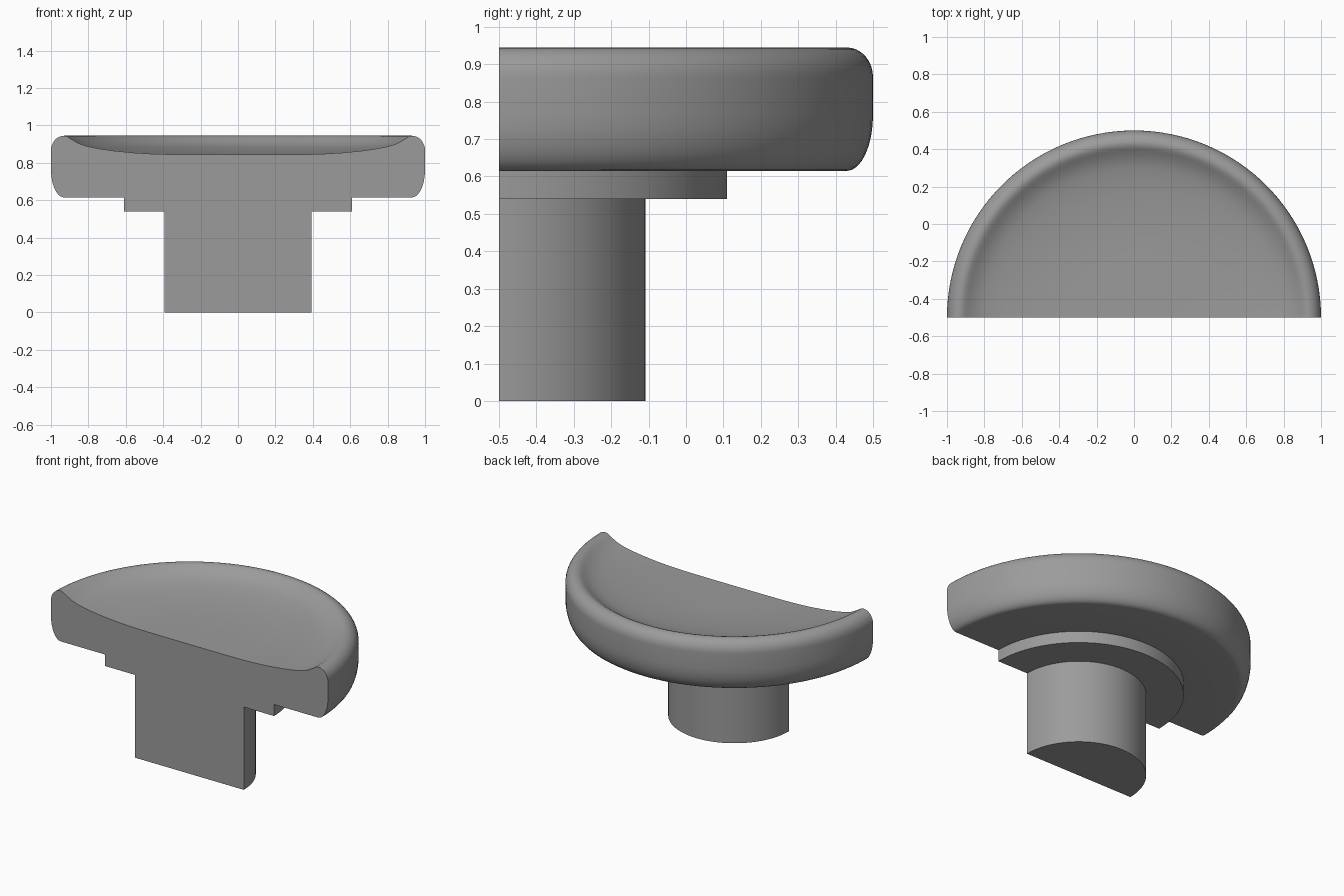
import bpy, bmesh, math

if "Cube" in bpy.data.objects:
    bpy.data.objects.remove(bpy.data.objects["Cube"])

SEGMENTS = 64      # steps around the half turn
AXIS_Y = -0.5      # the turning axis lies in the flat cut face

grey = bpy.data.materials.new("plain grey")
grey.diffuse_color = (0.33, 0.33, 0.33, 1)
grey.use_nodes = True
grey.node_tree.nodes["Principled BSDF"].inputs["Base Color"].default_value = grey.diffuse_color


def arc(cx, cz, rx, rz, start, end, steps=8):
    """Elliptical arc in the radius/height plane, angles in degrees."""
    angles = [math.radians(start + (end - start) * i / steps) for i in range(steps + 1)]
    return [(cx + rx * math.cos(a), cz + rz * math.sin(a)) for a in angles]


def half_turned(name, profile):
    """Turn a (radius, height) profile half way round and close the flat cut."""
    bm = bmesh.new()
    rings = []
    for r, z in profile:
        if r < 1e-6:
            rings.append([bm.verts.new((0, AXIS_Y, z))] * (SEGMENTS + 1))
        else:
            rings.append([bm.verts.new((r * math.cos(math.pi * i / SEGMENTS),
                                        AXIS_Y + r * math.sin(math.pi * i / SEGMENTS), z))
                          for i in range(SEGMENTS + 1)])
    for a, b in zip(rings, rings[1:]):
        for i in range(SEGMENTS):
            corners = dict.fromkeys((a[i], a[i + 1], b[i + 1], b[i]))
            bm.faces.new(list(corners))
    # flat cut face: right outline upwards, then left outline downwards
    outline = [r[0] for r in rings] + [r[-1] for r in reversed(rings)]
    cut = bm.faces.new(list(dict.fromkeys(outline)))
    bmesh.ops.recalc_face_normals(bm, faces=bm.faces)
    cut.normal_update()
    if cut.normal.y > 0:
        bmesh.ops.reverse_faces(bm, faces=bm.faces)
    bmesh.ops.triangulate(bm, faces=[cut])
    mesh = bpy.data.meshes.new(name)
    bm.to_mesh(mesh)
    bm.free()
    mesh.materials.append(grey)
    obj = bpy.data.objects.new(name, mesh)
    bpy.context.collection.objects.link(obj)
    bpy.ops.object.select_all(action='DESELECT')
    obj.select_set(True)
    bpy.context.view_layer.objects.active = obj
    bpy.ops.object.shade_smooth_by_angle(angle=math.radians(35))
    return obj


# Round stem with a flat foot
half_turned("stem", [(0, 0), (0.392, 0), (0.392, 0.54)])

# Stepped collar under the cap
half_turned("collar", [(0.392, 0.54), (0.61, 0.54), (0.61, 0.615)])

# Cap: flat underside, bulging rim, shallow dished top
rim = (arc(0.93, 0.765, 0.07, 0.15, -90, 0)
       + arc(0.93, 0.865, 0.07, 0.08, 0, 90))
dish = [(0.912, 0.94), (0.895, 0.929), (0.87, 0.914), (0.84, 0.899), (0.80, 0.887),
        (0.74, 0.875), (0.66, 0.864), (0.56, 0.854), (0.46, 0.848), (0.36, 0.845),
        (0.18, 0.844), (0, 0.844)]
half_turned("cap", [(0.61, 0.615)] + rim + dish)
